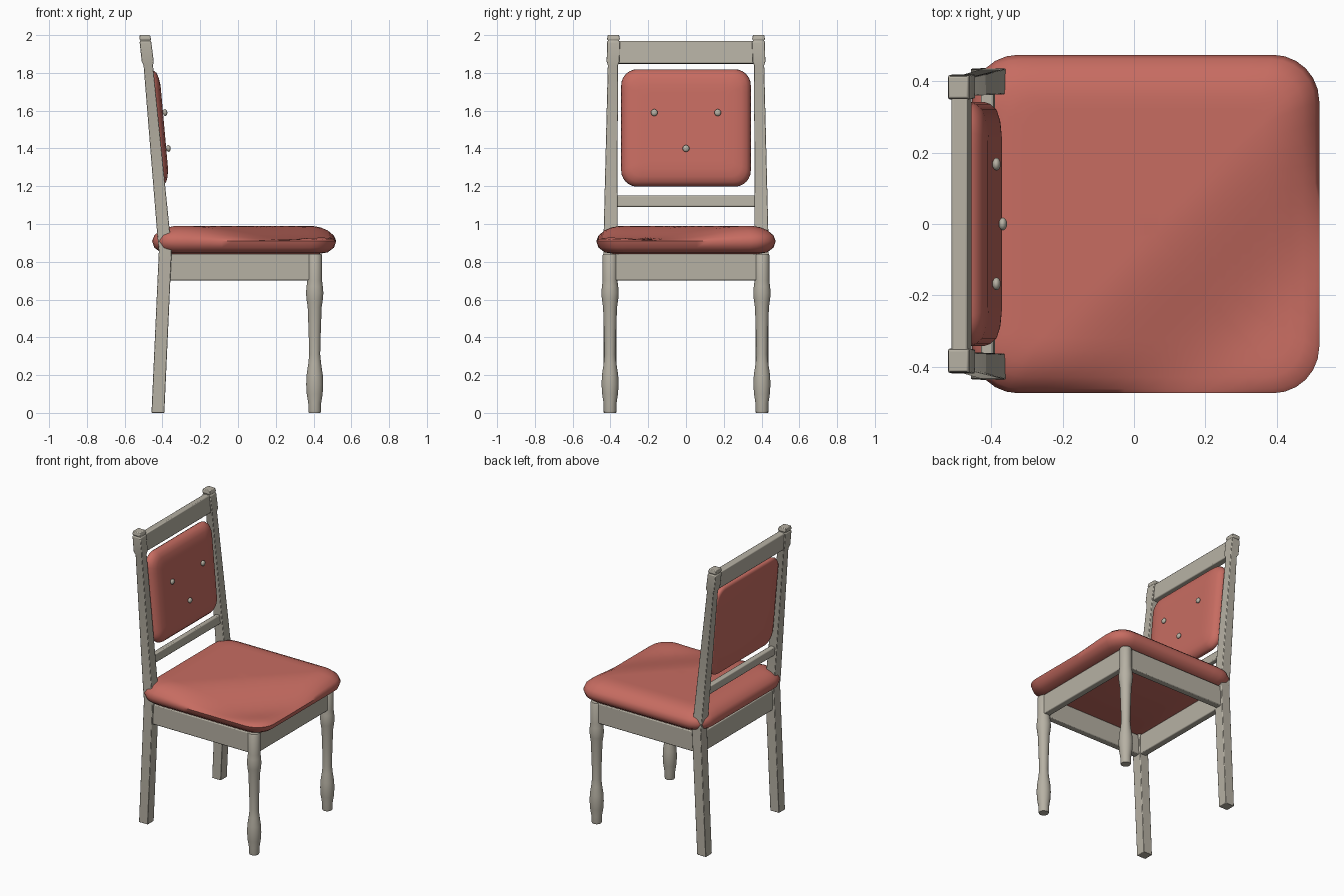
import bpy, bmesh, math
from mathutils import Matrix, Vector

if "Cube" in bpy.data.objects:
    bpy.data.objects.remove(bpy.data.objects["Cube"])


def material(name, rgb):
    m = bpy.data.materials.new(name)
    m.use_nodes = True
    m.diffuse_color = (*rgb, 1)
    bsdf = next(n for n in m.node_tree.nodes if n.type == "BSDF_PRINCIPLED")
    bsdf.inputs["Base Color"].default_value = (*rgb, 1)
    bsdf.inputs["Roughness"].default_value = 0.7
    return m


WOOD = material("pale_wood", (0.47, 0.44, 0.37))
FABRIC = material("red_fabric", (0.57, 0.15, 0.12))


def finish(name, bm, mat, angle=35, bevel=0):
    bmesh.ops.recalc_face_normals(bm, faces=bm.faces)
    me = bpy.data.meshes.new(name)
    bm.to_mesh(me)
    bm.free()
    me.materials.append(mat)
    ob = bpy.data.objects.new(name, me)
    bpy.context.collection.objects.link(ob)
    if bevel:
        mod = ob.modifiers.new("Bevel", "BEVEL")
        mod.width = bevel
        mod.segments = 2
        mod.limit_method = "ANGLE"
    bpy.ops.object.select_all(action="DESELECT")
    ob.select_set(True)
    bpy.context.view_layer.objects.active = ob
    bpy.ops.object.shade_smooth_by_angle(angle=math.radians(angle))
    return ob


def loft(rings):
    """Skin a stack of closed rings and cap both ends."""
    bm = bmesh.new()
    loops = [[bm.verts.new(p) for p in ring] for ring in rings]
    n = len(loops[0])
    for a, b in zip(loops, loops[1:]):
        for i in range(n):
            j = (i + 1) % n
            bm.faces.new((a[i], a[j], b[j], b[i]))
    bm.faces.new(loops[0])
    bm.faces.new(loops[-1])
    return bm


def rounded_rect(hx, hy, r, z, side=12, arc=6):
    """Rounded rectangle with evenly split sides."""
    corners = []
    for k, (sx, sy) in enumerate([(1, 1), (-1, 1), (-1, -1), (1, -1)]):
        c = Vector((sx * (hx - r), sy * (hy - r), z))
        for s in range(arc + 1):
            a = math.pi / 2 * (k + s / arc)
            corners.append(c + Vector((math.cos(a), math.sin(a), 0)) * r)
    points = []
    for i, p in enumerate(corners):
        points.append(p)
        if i % (arc + 1) == arc:
            q = corners[(i + 1) % len(corners)]
            points += [p.lerp(q, t / side) for t in range(1, side)]
    return points


def cushion(hx, hy, r, profile, steps=10):
    """Padded block: profile rows are (inset, height), flat centre rings on top."""
    rings = [rounded_rect(hx - i, hy - i, max(r - i * 0.6, 0.02), z) for i, z in profile]
    rim = rings[-1]
    for s in range(1, steps):
        k = 1 - s / steps
        rings.append([Vector((p.x * k, p.y * k, p.z)) for p in rim])
    return loft(rings)


def box(name, center, size, tilt=0):
    bm = bmesh.new()
    bmesh.ops.create_cube(bm, size=1)
    m = Matrix.Translation(center) @ Matrix.Rotation(tilt, 4, "Y") @ Matrix.Diagonal((*size, 1))
    bmesh.ops.transform(bm, matrix=m, verts=bm.verts)
    return finish(name, bm, WOOD, bevel=0.006)


def smooth(t):
    t = min(max(t, 0), 1)
    return t * t * (3 - 2 * t)


# Seat cushion, pressed down towards one front corner
BASE = 0.84
seat = cushion(0.4875, 0.475, 0.13, [
    (0.1, 0), (0.045, 0.01), (0.012, 0.035), (0, 0.07),
    (0.012, 0.1), (0.045, 0.128), (0.08, 0.142), (0.12, 0.149)])
for v in seat.verts:
    v.co.x += 0.0325
    d = v.co.x - v.co.y
    press = 0.55 * smooth((d - 0.08) / 0.56) - 0.15 * smooth((d - 0.64) / 0.3)
    if v.co.z > 0.07:
        v.co.z = 0.07 + (v.co.z - 0.07) * (1 - press * 1.6)
    v.co.z += BASE
finish("seat_cushion", seat, FABRIC, 60)

# Front legs: turned
LEG = [(0, 0.031), (0.012, 0.034), (0.05, 0.034), (0.1, 0.042), (0.15, 0.045),
       (0.2, 0.043), (0.26, 0.034), (0.31, 0.029), (0.42, 0.032), (0.56, 0.037),
       (0.6, 0.043), (0.635, 0.046), (0.67, 0.043), (0.7, 0.039), (0.835, 0.039), (0.842, 0.035)]
# Back posts: (height, x, y, half width x, half width y)
POST = [(0, -0.424, 0.402, 0.034, 0.034), (0.86, -0.385, 0.402, 0.034, 0.036),
        (0.95, -0.394, 0.4, 0.034, 0.036), (1.84, -0.475, 0.387, 0.025, 0.027),
        (1.86, -0.478, 0.386, 0.032, 0.034), (1.965, -0.49, 0.384, 0.031, 0.034),
        (1.97, -0.49, 0.384, 0.026, 0.028), (1.978, -0.491, 0.384, 0.031, 0.034),
        (2.0, -0.493, 0.384, 0.027, 0.03)]
SIDES = 24
for label, s in (("left", 1), ("right", -1)):
    rings = [[(0.406 + r * math.cos(2 * math.pi * i / SIDES),
               s * 0.402 + r * math.sin(2 * math.pi * i / SIDES), z)
              for i in range(SIDES)] for z, r in LEG]
    finish(f"front_leg_{label}", loft(rings), WOOD, 40)
    rings = [[(x + a * hx, s * y + b * hy, z) for a, b in ((1, 1), (-1, 1), (-1, -1), (1, -1))]
             for z, x, y, hx, hy in POST]
    finish(f"back_post_{label}", loft(rings), WOOD, 30, bevel=0.005)
    box(f"side_apron_{label}", (0.01, s * 0.402, 0.772), (0.76, 0.046, 0.14))

# Aprons and back rails
box("front_apron", (0.406, 0, 0.772), (0.046, 0.77, 0.14))
box("back_apron", (-0.385, 0, 0.772), (0.046, 0.77, 0.14))
TILT = -math.atan2(0.08, 0.89)
box("top_rail", (-0.484, 0, 1.908), (0.046, 0.74, 0.12), TILT)
box("lower_rail", (-0.41, 0, 1.12), (0.036, 0.77, 0.06), TILT)

# Back pad: cushion turned to face the sitter and leaned back
pad = cushion(0.312, 0.343, 0.085, [
    (0.02, -0.034), (0.005, -0.03), (0, -0.018), (0.006, 0),
    (0.022, 0.018), (0.05, 0.028), (0.09, 0.034)], steps=5)
lean = (Matrix.Translation((-0.424, 0, 1.51)) @ Matrix.Rotation(TILT, 4, "Y")
        @ Matrix.Rotation(math.pi / 2, 4, "Y"))
bmesh.ops.transform(pad, matrix=lean, verts=pad.verts)
finish("back_pad", pad, FABRIC, 60)

# Buttons on the pad
for label, x, y, z in (("left", -0.386, 0.168, 1.59), ("right", -0.386, -0.168, 1.59),
                       ("lower", -0.368, 0, 1.4)):
    bm = bmesh.new()
    bmesh.ops.create_uvsphere(bm, u_segments=16, v_segments=10, radius=0.018)
    m = (Matrix.Translation((x, y, z)) @ Matrix.Rotation(TILT, 4, "Y")
         @ Matrix.Diagonal((0.65, 1, 1, 1)))
    bmesh.ops.transform(bm, matrix=m, verts=bm.verts)
    finish(f"button_{label}", bm, WOOD, 60)
